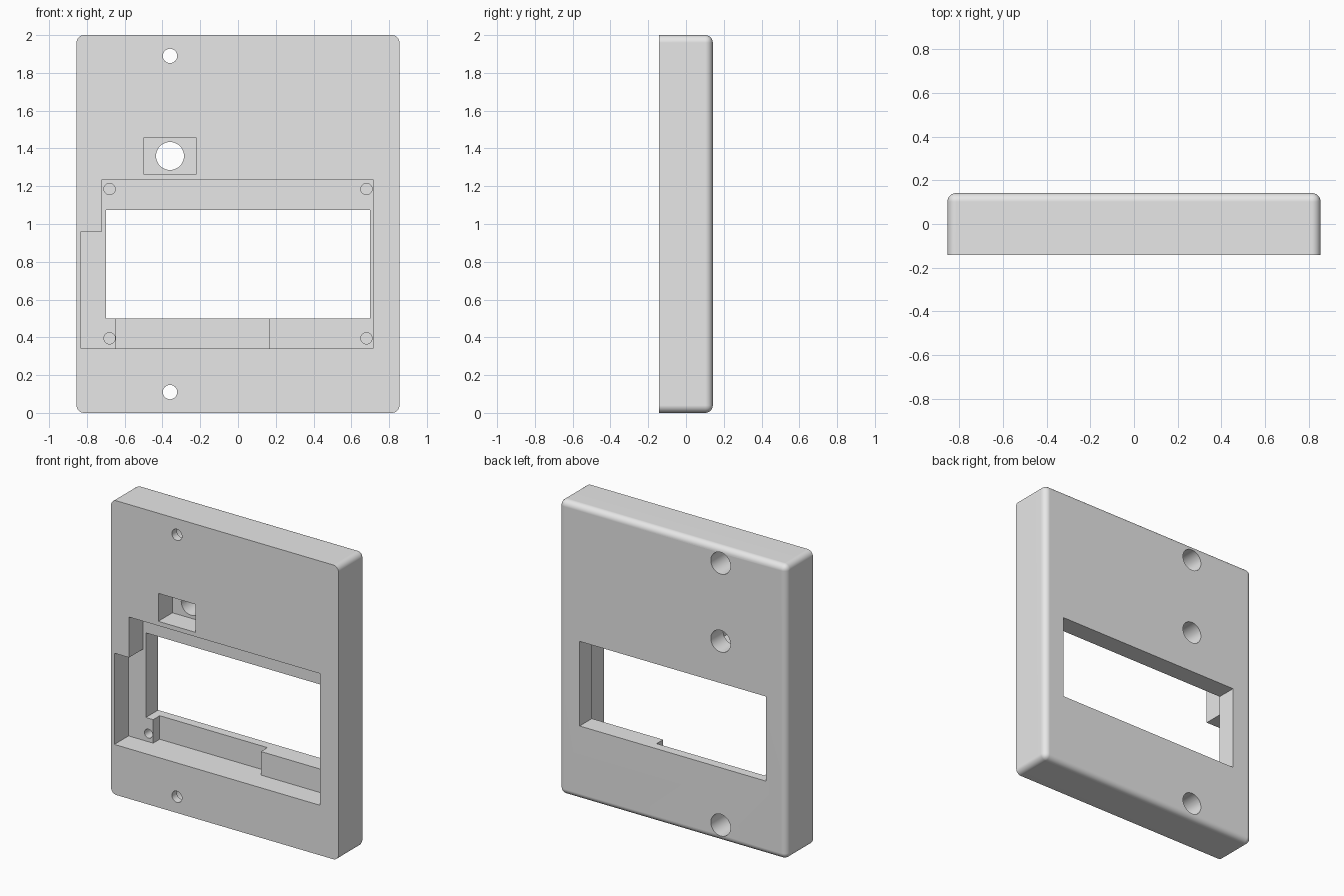
import bpy, bmesh, math
from mathutils import Matrix

cube = bpy.data.objects.get("Cube")
if cube:
    bpy.data.objects.remove(cube, do_unlink=True)

HALF_W, HEIGHT, FRONT, BACK = 0.855, 2.0, -0.142, 0.142
FLOOR = 0.01       # depth of the stepped pockets
OUT = 0.1          # cutter overshoot

grey = bpy.data.materials.new("light_grey")
grey.use_nodes = True
grey.diffuse_color = (0.8, 0.8, 0.8, 1)
grey.node_tree.nodes["Principled BSDF"].inputs["Base Color"].default_value = (0.8, 0.8, 0.8, 1)


def finish(name, bm):
    bmesh.ops.recalc_face_normals(bm, faces=bm.faces)
    mesh = bpy.data.meshes.new(name)
    bm.to_mesh(mesh)
    bm.free()
    mesh.materials.append(grey)
    obj = bpy.data.objects.new(name, mesh)
    bpy.context.collection.objects.link(obj)
    return obj


def prism_bm(points, y0, y1):
    """Extrude an x-z outline from y0 to y1."""
    bm = bmesh.new()
    face = bm.faces.new([bm.verts.new((x, y0, z)) for x, z in points])
    new = bmesh.ops.extrude_face_region(bm, geom=[face])["geom"]
    verts = [g for g in new if isinstance(g, bmesh.types.BMVert)]
    bmesh.ops.translate(bm, verts=verts, vec=(0, y1 - y0, 0))
    return bm


def rect(x0, x1, z0, z1):
    return [(x0, z0), (x1, z0), (x1, z1), (x0, z1)]


def cylinder(name, x, z, r, y0, y1):
    bm = bmesh.new()
    place = Matrix.Translation((x, (y0 + y1) / 2, z)) @ Matrix.Rotation(math.pi / 2, 4, 'X')
    bmesh.ops.create_cone(bm, cap_ends=True, segments=40, radius1=r, radius2=r,
                          depth=y1 - y0, matrix=place)
    return finish(name, bm)


# Body: slab rounded on its corners and back rim, sharp on the front rim
bm = prism_bm(rect(-HALF_W, HALF_W, 0, HEIGHT), FRONT, BACK)
rounded = [e for e in bm.edges if any(v.co.y > 0 for v in e.verts)]
bmesh.ops.bevel(bm, geom=rounded, offset=0.04, segments=6, profile=0.5, affect='EDGES')
body = finish("panel_body", bm)

# Pockets and window
outline = [(-0.83, 0.34), (0.715, 0.34), (0.715, 1.235),
           (-0.72, 1.235), (-0.72, 0.96), (-0.83, 0.96)]
cutters = [
    finish("display_pocket", prism_bm(outline, FRONT - OUT, FLOOR)),
    finish("display_window", prism_bm(rect(-0.70, 0.70, 0.50, 1.075), FRONT - OUT, BACK + OUT)),
    finish("lower_recess", prism_bm(rect(-0.645, 0.165, 0.34, 0.6), FRONT - OUT, 0.08)),
    finish("button_pocket", prism_bm(rect(-0.50, -0.22, 1.265, 1.455), FRONT - OUT, FLOOR)),
]

# Button hole and counterbored mounting holes
HOLE_X = -0.36
cutters.append(cylinder("button_hole", HOLE_X, 1.36, 0.074, -0.05, BACK + OUT))
for z in (0.11, 1.89):
    cutters.append(cylinder("screw_hole", HOLE_X, z, 0.038, FRONT - OUT, BACK + OUT))
    cutters.append(cylinder("screw_counterbore", HOLE_X, z, 0.074, -0.09, BACK + OUT))

# Blind holes in the pocket corners
for x in (-0.68, 0.68):
    for z in (0.395, 1.185):
        cutters.append(cylinder("corner_hole", x, z, 0.03, -0.05, 0.09))

bpy.ops.object.select_all(action='DESELECT')
bpy.context.view_layer.objects.active = body
body.select_set(True)
for cutter in cutters:
    cutter.hide_render = True
    mod = body.modifiers.new("cut", 'BOOLEAN')
    mod.operation = 'DIFFERENCE'
    mod.solver = 'EXACT'
    mod.object = cutter
    bpy.ops.object.modifier_apply(modifier=mod.name)
    bpy.data.objects.remove(cutter, do_unlink=True)

# Smooth rounded edges, flat faces kept clean
bpy.ops.object.shade_smooth_by_angle(angle=math.radians(30))
normals = body.modifiers.new("clean_normals", 'WEIGHTED_NORMAL')
normals.keep_sharp = True
